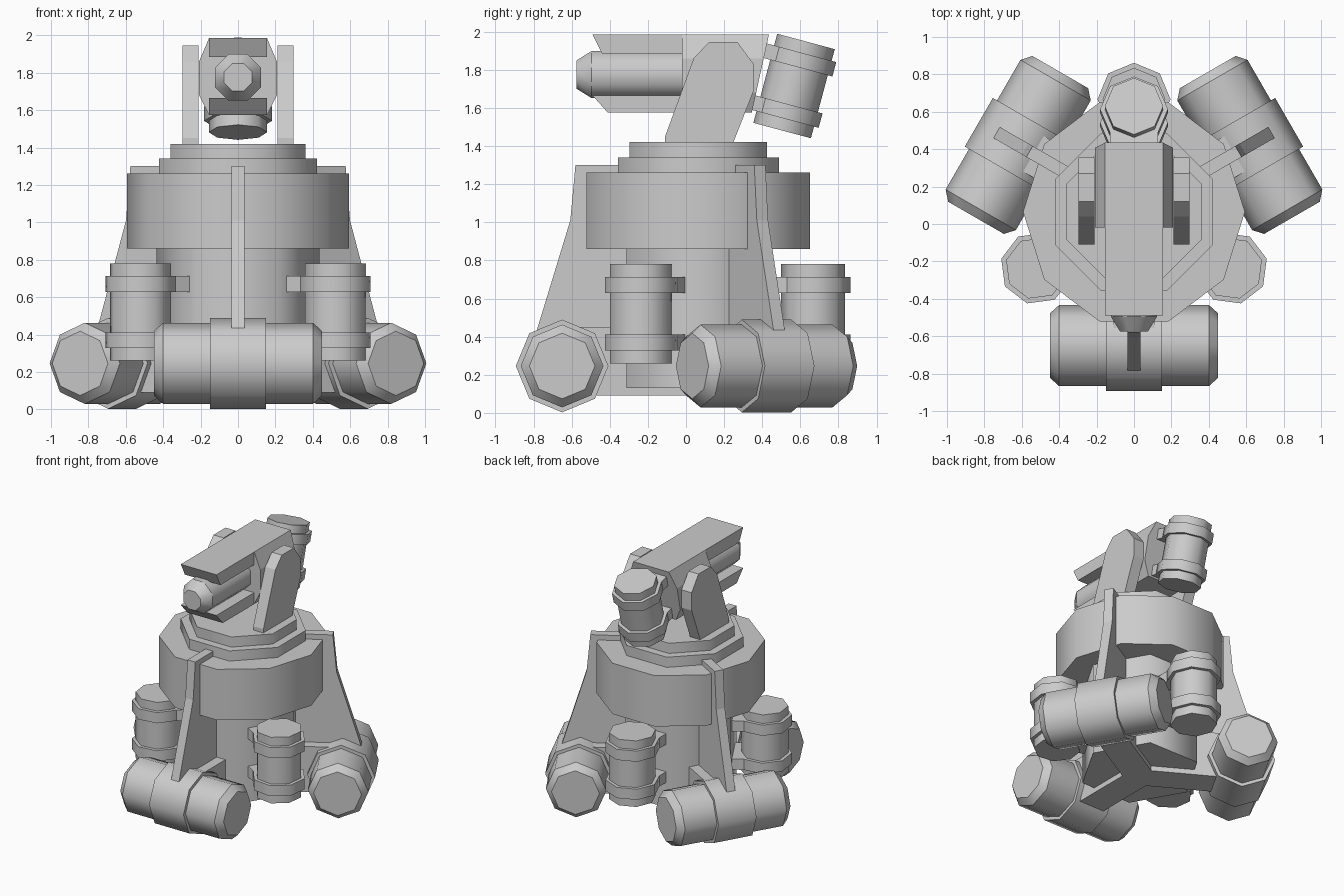
import bpy, bmesh
from math import pi, cos, sin, radians
from mathutils import Matrix

if "Cube" in bpy.data.objects:
    bpy.data.objects.remove(bpy.data.objects["Cube"])

T = lambda x, y, z: Matrix.Translation((x, y, z))
R = lambda deg, axis: Matrix.Rotation(radians(deg), 4, axis)
CENTRE_Y = 0.065


def finish(name, bm, matrix):
    bmesh.ops.transform(bm, matrix=matrix, verts=bm.verts)
    bmesh.ops.recalc_face_normals(bm, faces=bm.faces)
    me = bpy.data.meshes.new(name)
    bm.to_mesh(me)
    bm.free()
    ob = bpy.data.objects.new(name, me)
    bpy.context.collection.objects.link(ob)
    return ob


def lathe(name, profile, sides, matrix, phase=0.0):
    """Capped solid of revolution about z; smooth around, sharp at each ring."""
    bm = bmesh.new()
    rings = []
    for r, z in profile:
        rings.append([bm.verts.new((r * cos(radians(phase) + 2 * pi * i / sides),
                                    r * sin(radians(phase) + 2 * pi * i / sides), z))
                      for i in range(sides)])
    for a, b in zip(rings, rings[1:]):
        for i in range(sides):
            j = (i + 1) % sides
            bm.faces.new((a[i], a[j], b[j], b[i])).smooth = True
    bm.faces.new(rings[0])
    bm.faces.new(rings[-1])
    for ring in rings:
        for i in range(sides):
            bm.edges.get((ring[i], ring[(i + 1) % sides])).smooth = False
    return finish(name, bm, matrix)


def prism(name, points, y0, y1, matrix=Matrix()):
    """Outline in the local xz plane, extruded from y0 to y1."""
    bm = bmesh.new()
    face = bm.faces.new([bm.verts.new((x, y0, z)) for x, z in points])
    new = bmesh.ops.extrude_face_region(bm, geom=[face])['geom']
    bmesh.ops.translate(bm, vec=(0, y1 - y0, 0),
                        verts=[v for v in new if isinstance(v, bmesh.types.BMVert)])
    return finish(name, bm, matrix)


def rect(x0, x1, z0, z1):
    return [(x0, z0), (x1, z0), (x1, z1), (x0, z1)]


def canister(name, matrix, inner):
    """Upright tank with two clamp bands and brackets reaching inward (-x)."""
    lathe(name, [(0.168, -0.26), (0.168, 0.26)], 8, matrix)
    for tag, z in (("lower", -0.15), ("upper", 0.15)):
        lathe(f"{name}_{tag}_band", [(0.195, z - 0.042), (0.195, z + 0.042)], 8, matrix)
        prism(f"{name}_{tag}_bracket", rect(-inner, 0, z - 0.042, z + 0.042),
              -0.138, 0.138, matrix)


# Central column, drum and stepped turntable
base = T(0, CENTRE_Y, 0)
lathe("core_column", [(0.437, 0.13), (0.437, 0.9)], 6, base)
lathe("drum", [(0.593, 0.86), (0.593, 1.26)], 10, base @ Matrix.Diagonal((1, 1.04, 1, 1)))
lathe("turntable_lower", [(0.457, 1.25), (0.457, 1.34)], 8, base, 22.5)
lathe("turntable_upper", [(0.391, 1.33), (0.391, 1.42)], 8, base, 22.5)

# Three legs with wheels, and three tanks between them
wheel_half = [(0.243, 0.15), (0.217, 0.15), (0.217, 0.40), (0.172, 0.45)]
wheel_profile = [(r, -z) for r, z in reversed(wheel_half)] + wheel_half
fin = [(0.3, 1.3), (0.645, 1.3), (0.672, 1.01), (0.852, 0.42), (0.75, 0.3), (0.3, 0.3)]
for name, angle in (("front", -90), ("right", 30), ("left", 150)):
    m = base @ R(angle, 'Z')
    lathe(f"{name}_wheel", wheel_profile, 8, m @ T(0.715, 0, 0.246) @ R(90, 'X'))
    prism(f"{name}_fin", fin, -0.034, 0.034, m)
    prism(f"{name}_leg_beam", rect(0, 0.68, 0.09, 0.45), -0.11, 0.11, m)
for name, angle in (("back", 90), ("left", 210), ("right", 330)):
    canister(f"{name}_tank", base @ R(angle, 'Z') @ T(0.602, 0, 0.52), 0.24)

# Yoke plates holding the gun (outline in the yz plane)
side = R(90, 'Z')
yoke = [(-0.11, 1.41), (0.245, 1.41), (0.355, 1.69), (0.355, 1.83),
        (0.27, 1.945), (0.12, 1.945), (0.04, 1.86), (-0.11, 1.45)]
for name, x in (("right", 0.21), ("left", -0.298)):
    prism(f"{name}_yoke", yoke, -x - 0.088, -x, side)

# Gun housing: octagonal block with a slanted back
section = [(-0.155, 1.575), (0.155, 1.575), (0.208, 1.68), (0.208, 1.86),
           (0.155, 1.985), (-0.155, 1.985), (-0.208, 1.86), (-0.208, 1.68)]
housing = prism("gun_housing", section, -0.02, 0.4)
for v in housing.data.vertices:
    if v.co.y > 0.3:
        v.co.y = 0.345 + (v.co.z - 1.575) * 0.22

# Barrel shrouds above and below, and the barrel with its tapered muzzle
prism("upper_shroud", [(-0.49, 1.985), (0.1, 1.985), (0.1, 1.885), (-0.44, 1.885)],
      -0.155, 0.155, side)
prism("lower_shroud", [(-0.49, 1.665), (0.1, 1.665), (0.1, 1.575), (-0.41, 1.575)],
      -0.155, 0.155, side)
lathe("barrel", [(0.134, -0.05), (0.134, 0.495), (0.08, 0.575)], 8,
      T(0, 0, 1.775) @ R(90, 'X'), 22.5)

# Tilted tank behind the gun
canister("gun_tank", T(0, 0.567, 1.715) @ R(-15, 'X') @ R(90, 'Z') @ Matrix.Scale(0.93, 4), 0.21)
